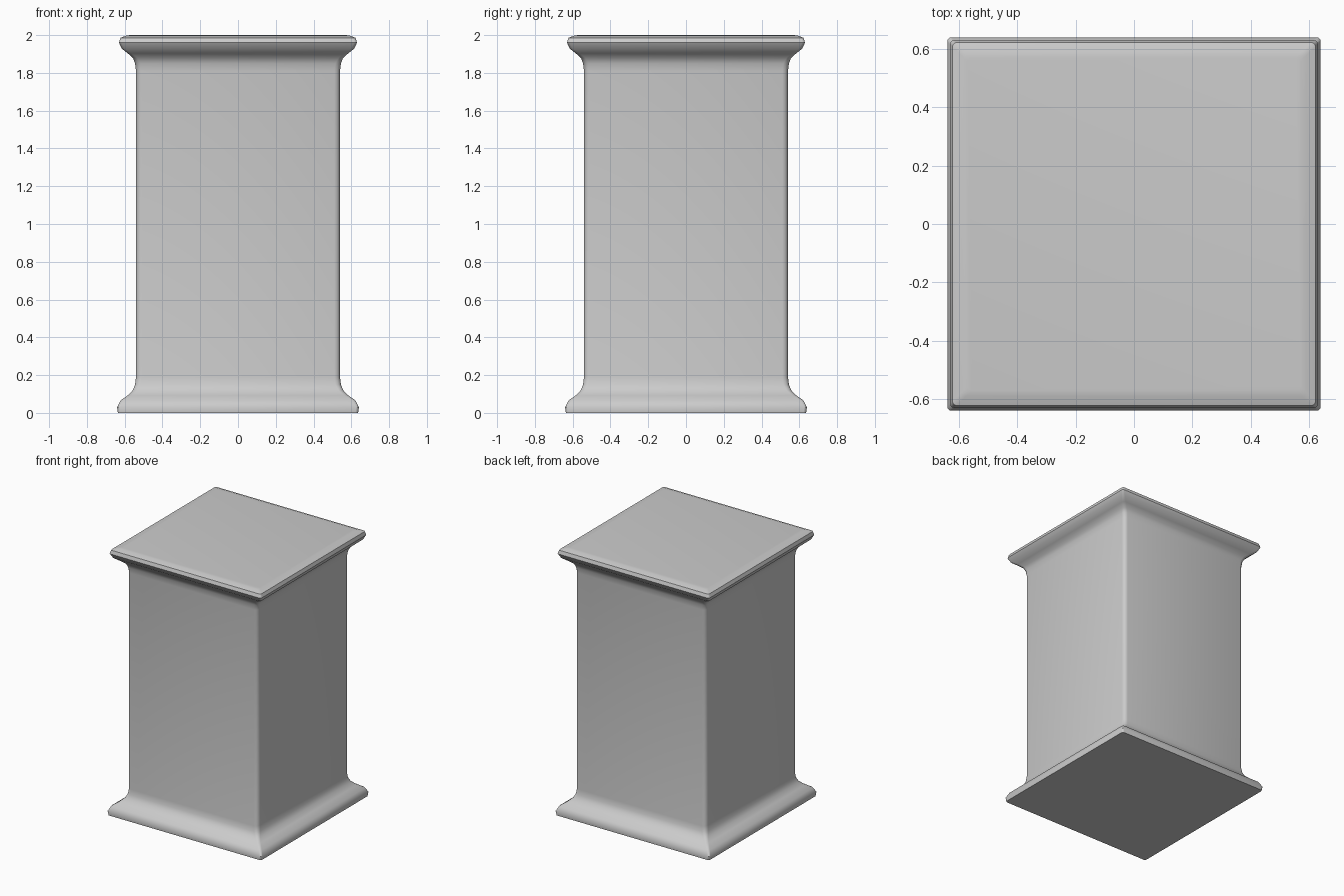
import bpy, bmesh, math

if "Cube" in bpy.data.objects:
    bpy.data.objects.remove(bpy.data.objects["Cube"])

# Side profile: half width, height, corner rounding
profile = [
    (0.636, 0.0, 0.014), (0.64, 0.03, 0.014), (0.623, 0.065, 0.016),
    (0.585, 0.092, 0.02), (0.558, 0.118, 0.024), (0.545, 0.15, 0.03),
    (0.54, 0.19, 0.03), (0.54, 1.81, 0.03), (0.545, 1.85, 0.03),
    (0.556, 1.879, 0.024), (0.583, 1.903, 0.02), (0.615, 1.928, 0.016),
    (0.63, 1.96, 0.014), (0.622, 1.986, 0.014), (0.59, 1.998, 0.014),
    (0.57, 2.0, 0.014),
]


def ring(bm, half, z, r, steps=3):
    """Rounded square of vertices at one height."""
    verts = []
    for corner in range(4):
        base = math.pi / 2 * corner
        mid = base + math.pi / 4
        cx = math.copysign(half - r, math.cos(mid))
        cy = math.copysign(half - r, math.sin(mid))
        for i in range(steps + 1):
            a = base + math.pi / 2 * i / steps
            verts.append(bm.verts.new((cx + r * math.cos(a), cy + r * math.sin(a), z)))
    return verts


# Pedestal: rings joined from the base moulding to the cap
bm = bmesh.new()
rings = [ring(bm, *p) for p in profile]
for low, high in zip(rings, rings[1:]):
    n = len(low)
    for i in range(n):
        j = (i + 1) % n
        bm.faces.new((low[i], low[j], high[j], high[i]))
bm.faces.new(rings[0][::-1])
bm.faces.new(rings[-1])
bmesh.ops.recalc_face_normals(bm, faces=bm.faces)

mesh = bpy.data.meshes.new("pedestal")
bm.to_mesh(mesh)
bm.free()
pedestal = bpy.data.objects.new("pedestal", mesh)
bpy.context.collection.objects.link(pedestal)
bpy.context.view_layer.objects.active = pedestal
pedestal.select_set(True)
bpy.ops.object.shade_smooth_by_angle(angle=math.radians(40))
